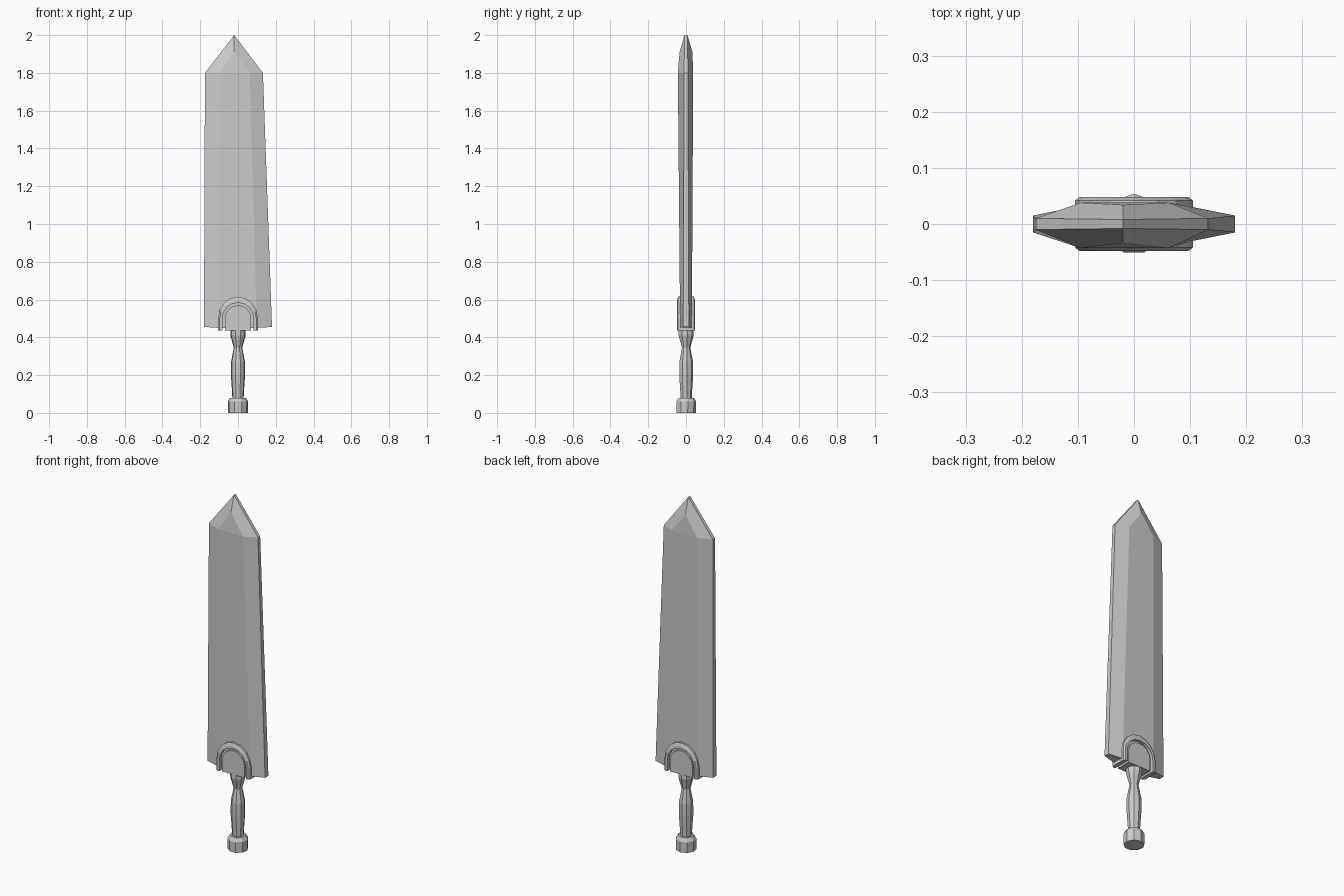
import bpy, bmesh, math

if "Cube" in bpy.data.objects:
    bpy.data.objects.remove(bpy.data.objects["Cube"])


def make(name, bm):
    bmesh.ops.recalc_face_normals(bm, faces=bm.faces)
    me = bpy.data.meshes.new(name)
    bm.to_mesh(me)
    bm.free()
    ob = bpy.data.objects.new(name, me)
    bpy.context.collection.objects.link(ob)
    return ob


def lathe(name, profile, sides=9):
    bm = bmesh.new()
    rings = []
    for r, z in profile:
        angs = [math.pi / 2 + 2 * math.pi * i / sides for i in range(sides)]
        rings.append([bm.verts.new((r * math.cos(a), r * math.sin(a), z)) for a in angs])
    for a, b in zip(rings, rings[1:]):
        for i in range(sides):
            j = (i + 1) % sides
            bm.faces.new((a[i], a[j], b[j], b[i]))
    bm.faces.new(rings[0])
    bm.faces.new(rings[-1])
    return make(name, bm)


def arch(half, spring, top, n=8):
    # points of an arch, from its right foot over the top to its left foot
    foot = 0.435
    pts = [(half, foot)]
    for i in range(n + 1):
        a = math.pi * i / n
        pts.append((half * math.cos(a), spring + (top - spring) * math.sin(a)))
    return pts + [(-half, foot)]


# Blade: bevelled slab with a flat ridge panel on both faces and a flat edge strip
bm = bmesh.new()


def section(z_edge, z_ridge, xs, edge_y, front, back):
    pts = [(xs[0], -edge_y, z_edge), (xs[1], -front, z_ridge), (xs[2], -front, z_ridge),
           (xs[3], -edge_y, z_edge), (xs[3], edge_y, z_edge), (xs[2], back, z_ridge),
           (xs[1], back, z_ridge), (xs[0], edge_y, z_edge)]
    return [bm.verts.new(p) for p in pts]


low = section(0.455, 0.45, (-0.18, -0.1, 0.1, 0.18), 0.015, 0.031, 0.031)
high = section(1.8, 1.8, (-0.175, -0.095, 0.062, 0.132), 0.01, 0.043, 0.038)
for i in range(8):
    j = (i + 1) % 8
    bm.faces.new((low[i], low[j], high[j], high[i]))
bm.faces.new(low)
tips = []
for s, ids in ((-1, (0, 1, 2, 3)), (1, (7, 6, 5, 4))):
    tip = bm.verts.new((-0.02, s * 0.008, 2.0))
    peak = bm.verts.new((-0.02, s * 0.034, 1.91))
    a, b, c, d = (high[k] for k in ids)
    bm.faces.new((a, b, peak, tip))
    bm.faces.new((b, c, peak))
    bm.faces.new((c, d, tip, peak))
    tips.append(tip)
bm.faces.new((high[0], high[7], tips[1], tips[0]))
bm.faces.new((high[3], high[4], tips[1], tips[0]))
make("blade", bm)

# Guard arch: horseshoe band with a bevelled outer rim
bm = bmesh.new()
outer, mid, inner = arch(0.105, 0.50, 0.615), arch(0.097, 0.50, 0.595), arch(0.083, 0.50, 0.583)
loops = []
for pts, y in ((outer, -0.042), (mid, -0.048), (inner, -0.048),
               (inner, 0.048), (mid, 0.048), (outer, 0.042)):
    loops.append([bm.verts.new((x, y, z)) for x, z in pts])
for k in range(6):
    a, b = loops[k], loops[(k + 1) % 6]
    for i in range(len(a) - 1):
        bm.faces.new((a[i], a[i + 1], b[i + 1], b[i]))
bm.faces.new([lp[0] for lp in loops])
bm.faces.new([lp[-1] for lp in loops])
make("guard_arch", bm)

# Guard plate: solid arched block inside the horseshoe
bm = bmesh.new()
face_pts = arch(0.07, 0.50, 0.57)
front = [bm.verts.new((x, -0.042, z)) for x, z in face_pts]
back = [bm.verts.new((x, 0.042, z)) for x, z in face_pts]
bm.faces.new(front)
bm.faces.new(back)
for i in range(len(front)):
    j = (i + 1) % len(front)
    bm.faces.new((front[i], front[j], back[j], back[i]))
make("guard_plate", bm)

# Grip and pommel: nine-sided turned parts
lathe("grip", [(0.030, 0.07), (0.032, 0.11), (0.038, 0.20), (0.037, 0.27),
               (0.023, 0.345), (0.041, 0.41), (0.041, 0.44)])
lathe("pommel", [(0.053, 0.0), (0.054, 0.06), (0.042, 0.08), (0.030, 0.08)])
